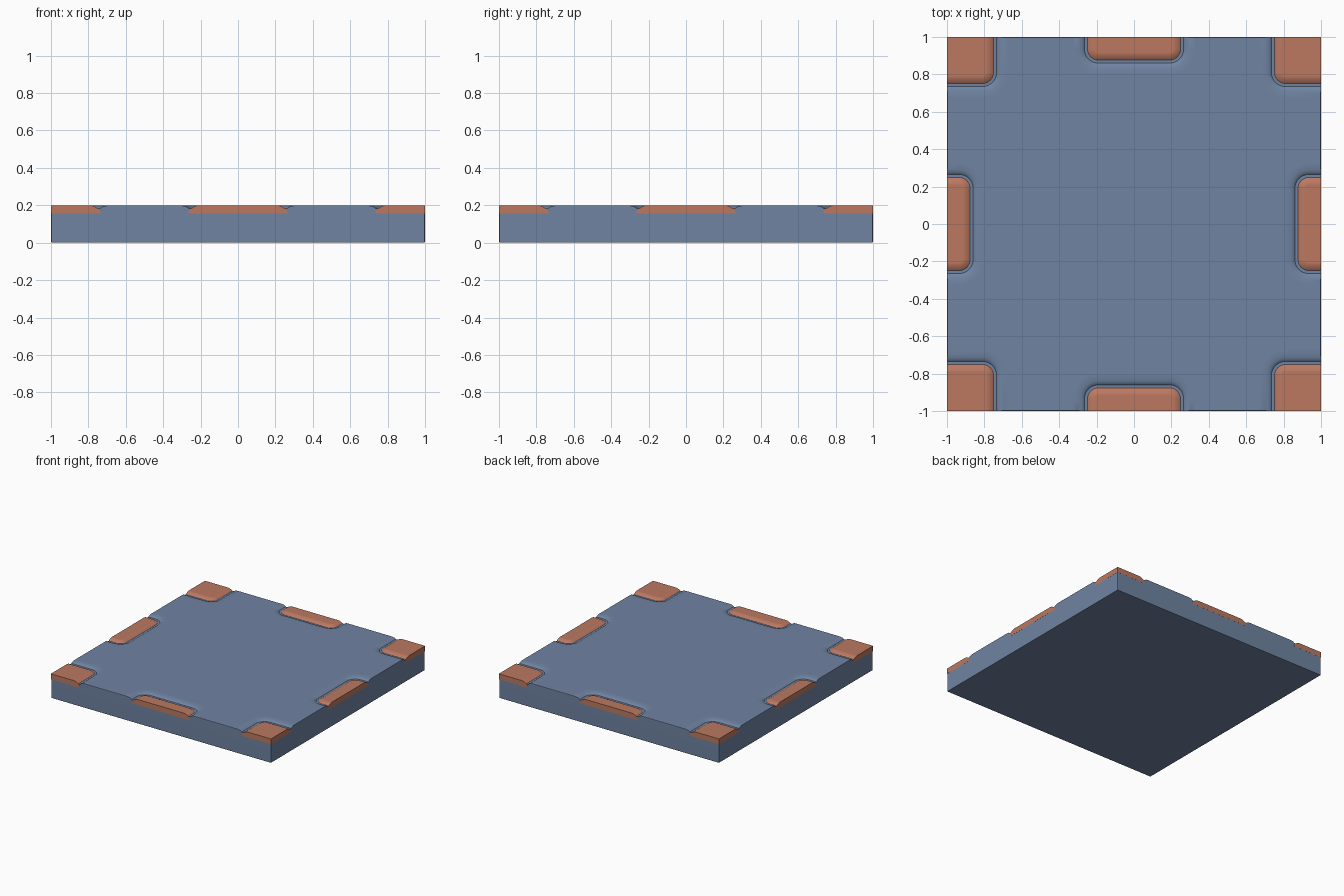
import bpy, bmesh, math

if "Cube" in bpy.data.objects:
    bpy.data.objects.remove(bpy.data.objects["Cube"])

BLUE = (0.16, 0.23, 0.36, 1)
CLAY = (0.50, 0.19, 0.12, 1)


def material(name, colour):
    mat = bpy.data.materials.new(name)
    mat.diffuse_color = colour
    mat.use_nodes = True
    mat.node_tree.nodes["Principled BSDF"].inputs["Base Color"].default_value = mat.diffuse_color
    return mat


def make_object(name, bm, mat=None):
    mesh = bpy.data.meshes.new(name)
    bmesh.ops.recalc_face_normals(bm, faces=bm.faces)
    bm.to_mesh(mesh)
    bm.free()
    ob = bpy.data.objects.new(name, mesh)
    bpy.context.collection.objects.link(ob)
    if mat:
        mesh.materials.append(mat)
    return ob


def smooth(ob, angle):
    bpy.ops.object.select_all(action='DESELECT')
    ob.select_set(True)
    bpy.context.view_layer.objects.active = ob
    bpy.ops.object.shade_smooth_by_angle(angle=math.radians(angle))
    wn = ob.modifiers.new("flat_tops", 'WEIGHTED_NORMAL')
    wn.keep_sharp = True


def ring(bm, cx, cy, hx, hy, r, z, steps=8):
    """Rounded rectangle of vertices."""
    verts = []
    for k, (sx, sy) in enumerate([(1, 1), (-1, 1), (-1, -1), (1, -1)]):
        for i in range(steps + 1):
            a = math.pi / 2 * (k + i / steps)
            verts.append(bm.verts.new((cx + sx * (hx - r) + r * math.cos(a),
                                       cy + sy * (hy - r) + r * math.sin(a), z)))
    return verts


def loft(bm, cx, cy, hx, hy, profile, r=0.075):
    """Stack rounded rectangles from (offset, z) pairs and cap both ends."""
    rings = [ring(bm, cx, cy, hx + o, hy + o, r + o, z) for o, z in profile]
    n = len(rings[0])
    for a, b in zip(rings, rings[1:]):
        for i in range(n):
            j = (i + 1) % n
            bm.faces.new((a[i], a[j], b[j], b[i]))
    bm.faces.new(rings[0][::-1])
    bm.faces.new(rings[-1])


blue = material("slab_blue", BLUE)
clay = material("pad_clay", CLAY)

# Pad layout: four corners and four edge midpoints, centred on the slab's rim
places = []
for sx in (-1, 0, 1):
    for sy in (-1, 0, 1):
        if sx or sy:
            places.append((sx, sy, 0.265 if sx == 0 or sy else 0.14,
                           0.265 if sy == 0 or sx else 0.14))
places = [(x, y, 0.265 if (x == 0 or y != 0) else 0.14,
           0.265 if (y == 0 or x != 0) else 0.14) for x, y, _, _ in places]

# Slab with softened edges
bm = bmesh.new()
bmesh.ops.create_cube(bm, size=1)
for v in bm.verts:
    v.co = (v.co.x * 2, v.co.y * 2, (v.co.z + 0.5) * 0.2)
bmesh.ops.bevel(bm, geom=bm.edges[:], offset=0.007, segments=2, profile=0.5,
                affect='EDGES')
slab = make_object("slab", bm, blue)

# Shallow dished recesses around the pads
dish = [(0, 0.184), (0.004, 0.188), (0.012, 0.193), (0.024, 0.1965),
        (0.042, 0.1988), (0.066, 0.2003), (0.068, 0.26)]
bm = bmesh.new()
for cx, cy, hx, hy in places:
    loft(bm, cx, cy, hx, hy, dish)
cutter = make_object("recess_cutter", bm)
cutter.hide_render = True

mod = slab.modifiers.new("recesses", 'BOOLEAN')
mod.operation = 'DIFFERENCE'
mod.solver = 'EXACT'
mod.object = cutter
bpy.context.view_layer.update()
cut = bpy.data.meshes.new_from_object(
    slab.evaluated_get(bpy.context.evaluated_depsgraph_get()))
slab.modifiers.clear()
slab.data = cut
slab.data.materials.clear()
slab.data.materials.append(blue)
bpy.data.objects.remove(cutter)
smooth(slab, 40)

# Pads with rounded inner rims, trimmed flush with the slab's sides
rim = [(0, 0.155), (0, 0.165), (-0.004, 0.173), (-0.012, 0.181),
       (-0.022, 0.188), (-0.032, 0.1935), (-0.044, 0.198), (-0.056, 0.2)]
LIMIT = 1.0005
for cx, cy, hx, hy in places:
    bm = bmesh.new()
    loft(bm, cx, cy, hx, hy, rim)
    for s, no in ((cx, (cx, 0, 0)), (cy, (0, cy, 0))):
        if s:
            res = bmesh.ops.bisect_plane(
                bm, geom=bm.verts[:] + bm.edges[:] + bm.faces[:],
                plane_co=[c * LIMIT for c in no], plane_no=no, clear_outer=True)
            edges = [e for e in res['geom_cut'] if isinstance(e, bmesh.types.BMEdge)]
            bmesh.ops.contextual_create(bm, geom=edges)
    kind = "corner_pad" if cx and cy else "edge_pad"
    smooth(make_object(kind, bm, clay), 40)
